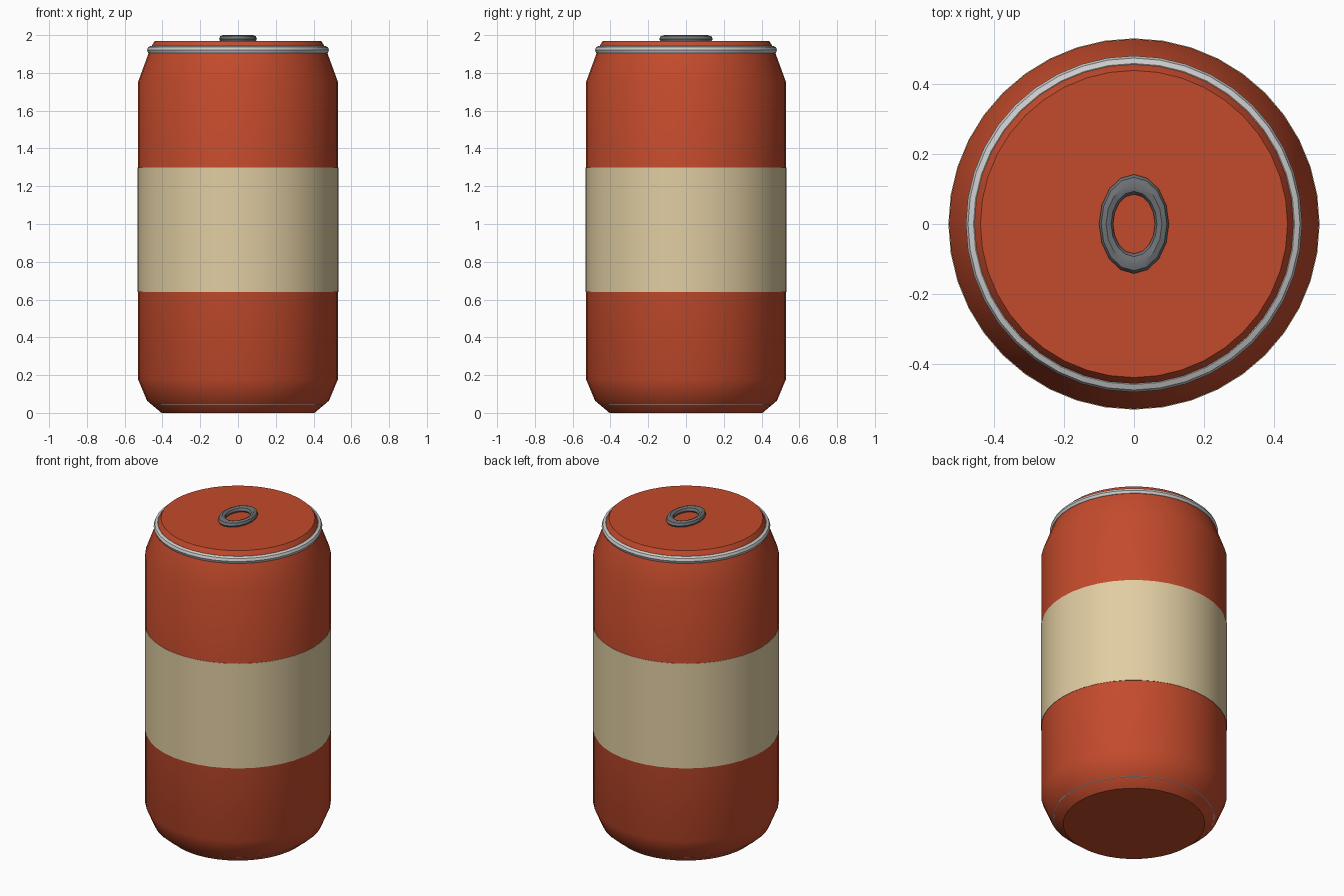
import bpy, bmesh, math

if "Cube" in bpy.data.objects:
    bpy.data.objects.remove(bpy.data.objects["Cube"])

SIDES = 40


def material(name, rgb):
    m = bpy.data.materials.new(name)
    m.diffuse_color = (*rgb, 1)
    m.use_nodes = True
    m.node_tree.nodes["Principled BSDF"].inputs["Base Color"].default_value = m.diffuse_color
    return m


def lathe(name, profile, sides, mat=None, closed=False, stretch_y=1.0):
    """Revolve (radius, z) points round z; closed=True loops the profile, else ends are capped."""
    bm = bmesh.new()
    rings = []
    for r, z in profile:
        rings.append([bm.verts.new((r * math.cos(a), r * stretch_y * math.sin(a), z))
                      for a in (2 * math.pi * i / sides for i in range(sides))])
    pairs = list(zip(rings, rings[1:]))
    if closed:
        pairs.append((rings[-1], rings[0]))
    else:
        bm.faces.new(rings[0][::-1])
        bm.faces.new(rings[-1])
    for low, high in pairs:
        for i in range(sides):
            j = (i + 1) % sides
            bm.faces.new((low[i], low[j], high[j], high[i]))
    bmesh.ops.recalc_face_normals(bm, faces=bm.faces)
    mesh = bpy.data.meshes.new(name)
    bm.to_mesh(mesh)
    bm.free()
    obj = bpy.data.objects.new(name, mesh)
    bpy.context.collection.objects.link(obj)
    if mat:
        mesh.materials.append(mat)
    bpy.ops.object.select_all(action='DESELECT')
    obj.select_set(True)
    bpy.context.view_layer.objects.active = obj
    bpy.ops.object.shade_smooth_by_angle(angle=math.radians(35))
    return obj


def ring(name, radius, thick, z, sides, mat=None, stretch_y=1.0):
    circle = [(radius + thick * math.cos(math.pi * k / 4), z + thick * math.sin(math.pi * k / 4))
              for k in range(8)]
    return lathe(name, circle, sides, mat, True, stretch_y)


red = material("red_paint", (0.55, 0.07, 0.025))
cream = material("cream_label", (0.75, 0.61, 0.36))
dark = material("dark_metal", (0.16, 0.17, 0.18))

# Can body with tapered base and shoulder
lathe("can_body", [(0.405, 0), (0.482, 0.065), (0.53, 0.18), (0.53, 1.75),
                   (0.475, 1.90), (0.465, 1.93), (0.44, 1.97)], SIDES, red)

# Label band, a thin sleeve round the body
lathe("label_band", [(0.525, 0.64), (0.532, 0.64), (0.532, 1.30), (0.525, 1.30)],
      SIDES, cream, closed=True)

# Metal rims at the top and bottom
ring("top_rim", 0.46, 0.022, 1.921, SIDES)
ring("bottom_rim", 0.453, 0.01, 0.052, SIDES)

# Oval pull tab
ring("pull_tab", 0.08, 0.02, 1.98, 16, dark, stretch_y=1.42)
